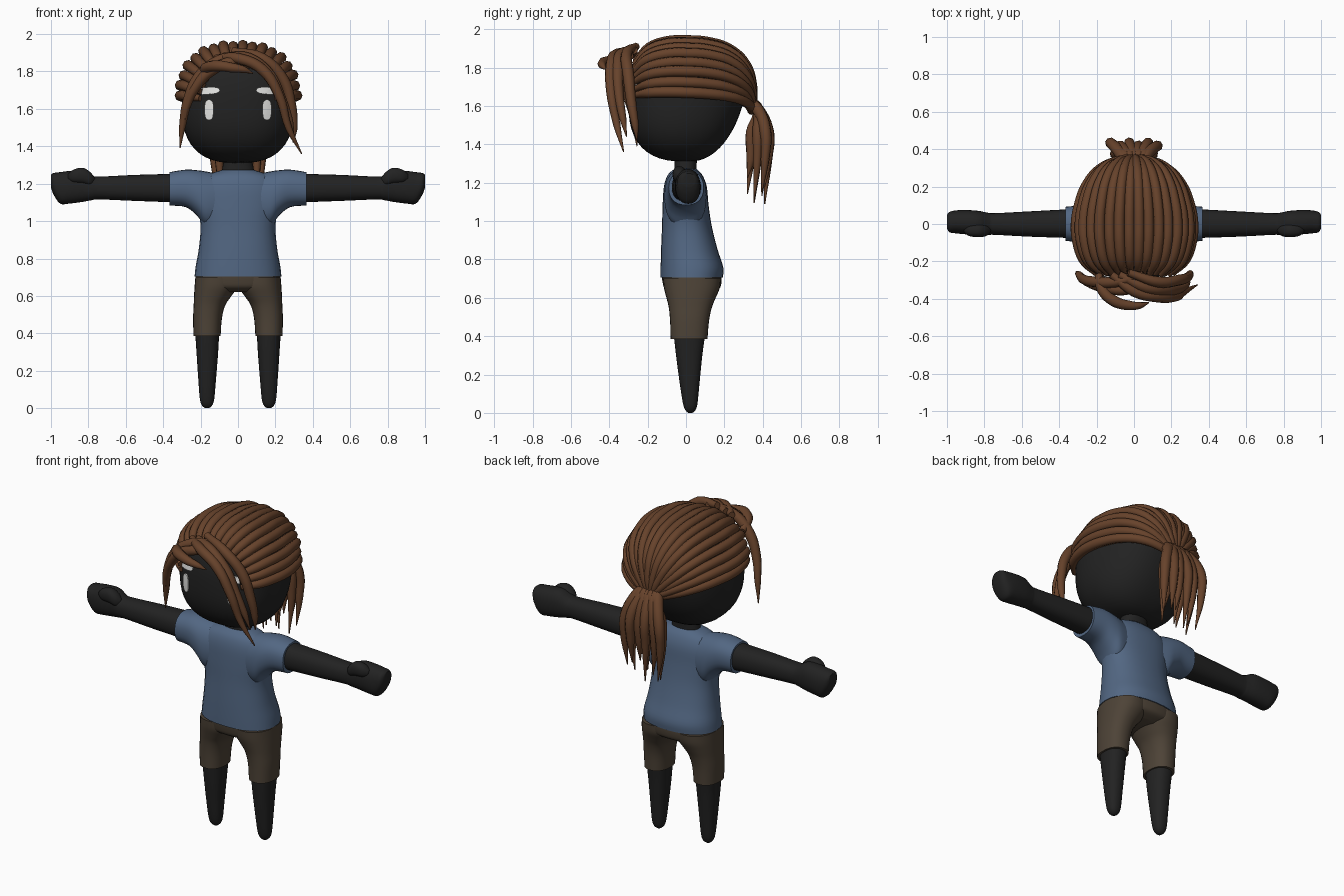
import bpy, bmesh, math, random
from mathutils import Vector

if "Cube" in bpy.data.objects:
    bpy.data.objects.remove(bpy.data.objects["Cube"])

random.seed(4)


def mat(name, *rgb):
    m = bpy.data.materials.new(name)
    m.diffuse_color = (*rgb, 1)
    m.use_nodes = True
    m.node_tree.nodes["Principled BSDF"].inputs["Base Color"].default_value = m.diffuse_color
    return m


DARK = mat("charcoal skin", .016, .016, .016)
BLUE = mat("shirt blue", .085, .135, .225)
OLIVE = mat("shorts brown", .075, .056, .038)
HAIR = mat("hair brown", .135, .055, .024)
WHITE = mat("eye white", .85, .85, .83)


def finish(name, bm, material, mirror=False):
    bmesh.ops.recalc_face_normals(bm, faces=bm.faces)
    me = bpy.data.meshes.new(name)
    bm.to_mesh(me)
    bm.free()
    ob = bpy.data.objects.new(name, me)
    bpy.context.collection.objects.link(ob)
    me.materials.append(material)
    if mirror:
        ob.modifiers.new("mirror", 'MIRROR').use_mirror_merge = False
    bpy.ops.object.select_all(action='DESELECT')
    ob.select_set(True)
    bpy.context.view_layer.objects.active = ob
    bpy.ops.object.shade_smooth_by_angle(angle=math.radians(50))
    return ob


def loft(name, axis, stations, material, mirror=False, e=2.3, seg=28, steps=4):
    """Stations are (position, a min, a max, b min, b max); a,b = x,y along z or y,z along x."""
    st = [Vector(s) for s in stations]
    st = [st[0]] + st + [st[-1]]
    rows = []
    for i in range(1, len(st) - 2):
        p0, p1, p2, p3 = st[i - 1:i + 3]
        for k in range(steps):
            t = k / steps
            rows.append(p1 + (p2 - p0) * (t / 2) + (2 * p0 - 5 * p1 + 4 * p2 - p3) * (t * t / 2)
                        + (3 * p1 - p0 - 3 * p2 + p3) * (t ** 3 / 2))
    rows.append(st[-1])
    bm = bmesh.new()
    rings = []
    for s, a0, a1, b0, b1 in rows:
        ring = []
        for j in range(seg):
            u = 2 * math.pi * j / seg
            c, d = math.cos(u), math.sin(u)
            a = (a0 + a1) / 2 + (a1 - a0) / 2 * math.copysign(abs(c) ** (2 / e), c)
            b = (b0 + b1) / 2 + (b1 - b0) / 2 * math.copysign(abs(d) ** (2 / e), d)
            ring.append(bm.verts.new((a, b, s) if axis == 'z' else (s, a, b)))
        rings.append(ring)
    for r, q in zip(rings, rings[1:]):
        for j in range(seg):
            bm.faces.new((r[j], r[j - 1], q[j - 1], q[j]))
    bm.faces.new(rings[0])
    bm.faces.new(rings[-1])
    return finish(name, bm, material, mirror)


# Shirt body, sleeves and neck
loft("shirt", 'z', [(.705, -.232, .232, -.132, .192), (.76, -.226, .226, -.132, .194),
                    (.85, -.21, .21, -.13, .165), (.97, -.2, .2, -.125, .135),
                    (1.08, -.215, .215, -.122, .118), (1.18, -.215, .215, -.115, .108),
                    (1.24, -.175, .175, -.095, .085), (1.272, -.09, .09, -.06, .055)], BLUE)
loft("sleeve", 'x', [(.1, -.1, .09, .98, 1.25), (.17, -.112, .105, .97, 1.265),
                     (.22, -.11, .105, 1.03, 1.272), (.28, -.1, .1, 1.075, 1.275),
                     (.365, -.09, .092, 1.083, 1.262)], BLUE, True)
loft("neck", 'z', [(1.2, -.1, .1, -.065, .06), (1.275, -.085, .085, -.06, .055),
                   (1.36, -.07, .07, -.06, .06)], DARK)

# Arms, hands and thumbs
loft("arm", 'x', [(.33, -.075, .08, 1.1, 1.253), (.55, -.068, .068, 1.108, 1.247),
                  (.74, -.058, .058, 1.116, 1.238), (.78, -.058, .06, 1.112, 1.245),
                  (.83, -.055, .07, 1.103, 1.27), (.9, -.055, .075, 1.094, 1.268),
                  (.95, -.05, .073, 1.093, 1.262), (.985, -.045, .065, 1.14, 1.257),
                  (1.0, -.025, .05, 1.18, 1.248)], DARK, True)
loft("thumb", 'x', [(.765, -.04, -.02, 1.2, 1.23), (.79, -.064, -.005, 1.19, 1.262),
                    (.83, -.07, 0, 1.2, 1.285), (.88, -.065, -.005, 1.205, 1.275),
                    (.91, -.045, -.02, 1.22, 1.25)], DARK, True)

# Shorts and legs
loft("shorts_hips", 'z', [(.72, -.226, .226, -.127, .186), (.68, -.228, .228, -.122, .185),
                          (.645, -.215, .215, -.11, .172), (.62, -.15, .15, -.07, .12)], OLIVE)
loft("shorts_leg", 'z', [(.7, .0, .228, -.12, .182), (.65, .002, .232, -.115, .176),
                         (.6, .035, .235, -.102, .155), (.55, .068, .237, -.09, .135),
                         (.48, .086, .24, -.083, .12), (.385, .093, .238, -.08, .112)], OLIVE, True)
loft("leg", 'z', [(.42, .1, .23, -.065, .102), (.3, .106, .222, -.052, .085),
                  (.15, .118, .212, -.032, .07), (.05, .127, .204, -.016, .06),
                  (.015, .138, .193, -.004, .05), (0, .155, .176, .012, .034)], DARK, True)

# Head: a rounded box, narrower at the back and cut away under the nape
N = 2.6


def head_pt(d, off=0.0):
    r = sum(abs(c) ** N for c in d) ** (-1 / N)
    x, y, z = (c * r for c in d)
    if y > 0:
        x *= 1 - .15 * y
        y *= 1 + (.3 if z < 0 else .15) * z
    return Vector((x * (.3 + off), y * (.3 + off), 1.62 + z * (.31 + off)))


bm = bmesh.new()
bmesh.ops.create_uvsphere(bm, u_segments=40, v_segments=28, radius=1)
for v in bm.verts:
    v.co = head_pt(v.co.normalized())
finish("head", bm, DARK)


# Eyes and brows: thin plates that follow the face
def face_plate(name, cx, cz, rx, rz, tilt=0):
    bm = bmesh.new()
    rows = []
    for off in (.008, .0):
        for f in ((.01, .5, 1) if off else (1,)):
            row = []
            for j in range(20):
                u = 2 * math.pi * j / 20
                c, s = math.cos(u), math.sin(u)
                dx = math.copysign(abs(c) ** .75, c) * rx * f
                x, z = cx + dx, cz + math.copysign(abs(s) ** .75, s) * rz * f + tilt * dx
                y = -.3 * (1 - abs(x / .3) ** N - abs((z - 1.62) / .31) ** N) ** (1 / N)
                row.append(bm.verts.new((x, y - off, z)))
            rows.append(row)
    for r, q in zip(rows, rows[1:]):
        for j in range(20):
            bm.faces.new((r[j], r[j - 1], q[j - 1], q[j]))
    bm.faces.new(rows[0])
    finish(name, bm, WHITE, True)


face_plate("eye", .155, 1.595, .024, .055)
face_plate("eyebrow", .158, 1.697, .06, .019, -.05)


# Hair strands: tapered tubes through a few points, one object per group
def strands(name, paths):
    cu = bpy.data.curves.new(name, 'CURVE')
    cu.dimensions = '3D'
    cu.bevel_depth = 1
    cu.bevel_resolution = 2
    cu.resolution_u = 5
    cu.use_fill_caps = True
    for pts, radii in paths:
        sp = cu.splines.new('BEZIER')
        sp.bezier_points.add(len(pts) - 1)
        for b, p, r in zip(sp.bezier_points, pts, radii):
            b.co = p
            b.radius = r
            b.handle_left_type = b.handle_right_type = 'AUTO'
    ob = bpy.data.objects.new(name, cu)
    bpy.context.collection.objects.link(ob)
    cu.materials.append(HAIR)
    bpy.ops.object.select_all(action='DESELECT')
    ob.select_set(True)
    bpy.context.view_layer.objects.active = ob
    bpy.ops.object.convert(target='MESH')
    bpy.ops.object.shade_smooth_by_angle(angle=math.radians(60))


# Scalp strands run from the hairline back to the tie
scalp = []
COUNT = 18
for i in range(COUNT):
    phi = math.radians(-80 + 160 * i / (COUNT - 1))
    pts, radii = [], []
    for k in range(9):
        t = k / 8
        th = math.radians(-52 + 140 * t)
        d = Vector((math.cos(th) * math.sin(phi), math.sin(th), math.cos(th) * math.cos(phi)))
        p = head_pt(d, .006 + .006 * (i % 2) + .035 * t * t)
        p.z -= .05 * t * t
        pts.append(p)
        radii.append((.016, .027, .029, .029, .028, .027, .026, .024, .02)[k])
    scalp.append((pts, radii))
strands("scalp_hair", scalp)

# Ponytail
tail = []
for i in range(11):
    x = -.12 + .024 * i
    y = (.415, .36, .4, .325)[i % 4]
    tip = 1.08 + .13 * random.random() + (.04 if y < .35 else 0)
    pts = [(x * .3, .31, 1.64), (x * .6, .375, 1.58), (x, y + .015, 1.46),
           (x * 1.05, y + .012, 1.32), (x * .9 + .01, y - .005, tip)]
    tail.append((pts, (.022, .032, .03, .023, .003)))
strands("ponytail", tail)

# Fringe: swept from the hairline to both sides, with locks hanging by the face
fringe = [
    [(-.12, -.27, 1.87), (0, -.36, 1.87), (.13, -.39, 1.81), (.22, -.39, 1.67), (.27, -.36, 1.5), (.34, -.325, 1.36)],
    [(-.08, -.27, 1.88), (.06, -.34, 1.87), (.17, -.355, 1.78), (.23, -.35, 1.66), (.275, -.33, 1.54), (.3, -.31, 1.44)],
    [(-.03, -.26, 1.91), (.13, -.31, 1.87), (.24, -.3, 1.76), (.285, -.285, 1.62), (.3, -.265, 1.5), (.295, -.255, 1.42)],
    [(.05, -.27, 1.89), (-.1, -.31, 1.86), (-.21, -.31, 1.77), (-.27, -.295, 1.64), (-.295, -.27, 1.52), (-.31, -.255, 1.39)],
    [(.08, -.29, 1.86), (-.04, -.35, 1.85), (-.15, -.34, 1.8), (-.23, -.32, 1.71), (-.27, -.3, 1.62), (-.285, -.29, 1.54)],
    [(-.19, -.27, 1.79), (-.17, -.35, 1.82), (-.11, -.41, 1.83), (-.03, -.435, 1.82), (.03, -.435, 1.81), (.08, -.42, 1.79)],
]
strands("fringe", [(p, (.02, .029, .03, .026, .019, .003)) for p in fringe])
